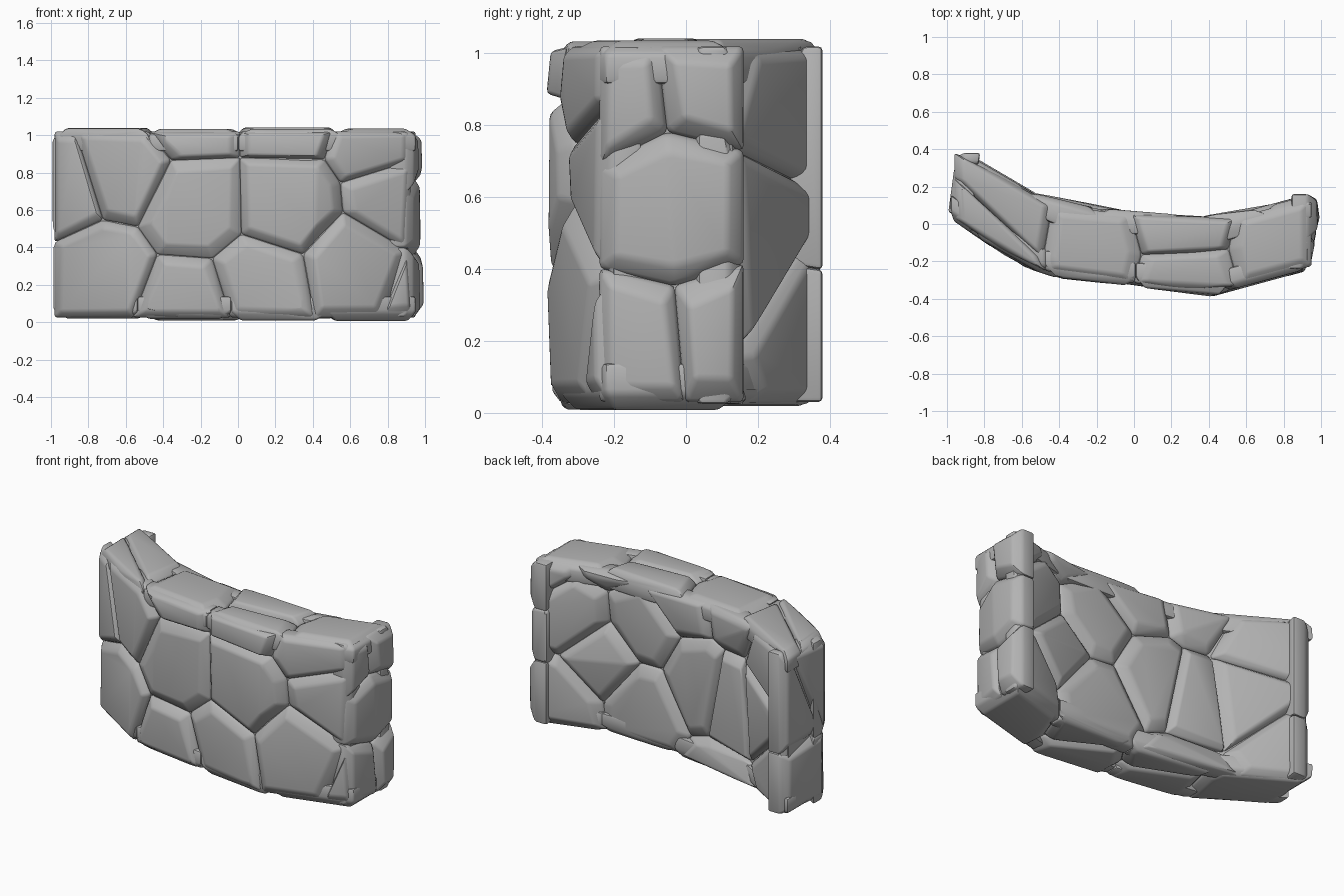
import bpy, bmesh, math, random
from mathutils import Vector

cube = bpy.data.objects.get("Cube")
if cube:
    bpy.data.objects.remove(cube)

rng = random.Random(4)
stone_grey = bpy.data.materials.new("stone_grey")
stone_grey.use_nodes = True
GREY = (0.45, 0.45, 0.45, 1)
stone_grey.diffuse_color = GREY
stone_grey.node_tree.nodes["Principled BSDF"].inputs["Base Color"].default_value = GREY

# Plan of the curved wall: front and back edges, and the two ends
FRONT = [(-1, .04), (-.8, -.1), (-.6, -.23), (-.4, -.295), (0, -.335),
         (.4, -.395), (.6, -.34), (.95, -.245)]
BACK = [(-.95, .40), (-.9, .385), (-.7, .27), (-.45, .12), (0, .07),
        (.5, .04), (.7, .1), (.95, .165)]
RIGHT_END = [(-.25, .94), (.05, 1), (.17, .97)]
LEFT_END = [(.03, -1), (.4, -.95)]
TOP, BOTTOM, THICK = 1.045, .008, .4


def along(curve, t):
    """Height of a polyline at t."""
    for (a, p), (b, q) in zip(curve, curve[1:]):
        if t <= b:
            f = max(0, (t - a) / (b - a))
            return p + (q - p) * f
    return curve[-1][1]


def across(x, v):
    f, b = along(FRONT, x), along(BACK, x)
    return f + (b - f) * v / THICK


# Each side maps (u, v, depth below the surface) to a point
def front_side(u, v, d): return (u, along(FRONT, u) + d, v)
def back_side(u, v, d): return (u, along(BACK, u) - d, v)
def right_side(u, v, d): return (along(RIGHT_END, u) - d, u, v)
def left_side(u, v, d): return (along(LEFT_END, u) + d, u, v)
def top_side(u, v, d): return (u, across(u, v), TOP - d)
def bottom_side(u, v, d): return (u, across(u, v), BOTTOM + d)


def cell(box, seed, others):
    """The part of the box nearer to this seed than to the others."""
    u0, u1, v0, v1 = box
    poly = [Vector(p) for p in ((u0, v0), (u1, v0), (u1, v1), (u0, v1))]
    for other in others:
        n, mid = other - seed, (other + seed) / 2
        kept = []
        for i, q in enumerate(poly):
            p = poly[i - 1]
            a, b = (p - mid).dot(n), (q - mid).dot(n)
            if (a < 0) != (b < 0):
                kept.append(p.lerp(q, a / (a - b)))
            if b <= 0:
                kept.append(q)
        poly = kept
    # Midpoints let long edges follow the curve of the wall
    ring = []
    for i, q in enumerate(poly):
        p = poly[i - 1]
        if (q - p).length > .28:
            ring.append((p + q) / 2)
        ring.append(q)
    return ring


def finish(bm, name):
    bmesh.ops.recalc_face_normals(bm, faces=bm.faces[:])
    mesh = bpy.data.meshes.new(name)
    bm.to_mesh(mesh)
    bm.free()
    mesh.materials.append(stone_grey)
    for face in mesh.polygons:
        face.use_smooth = True
    mesh.set_sharp_from_angle(angle=math.radians(35))
    obj = bpy.data.objects.new(name, mesh)
    bpy.context.collection.objects.link(obj)


def stone(name, ring, place):
    """A chipped block: buried base, shoulder and a smaller outer face."""
    centre = sum(ring, Vector((0, 0))) / len(ring)
    chip, proud = rng.uniform(.045, .075), rng.uniform(0, .012)
    bm = bmesh.new()
    for p in ring:
        away = centre - p
        inner = p + away * min(.45, chip / max(away.length, .01))
        for q, d in ((p, .13), (p, .045), (inner, proud)):
            bm.verts.new(place(q.x, q.y, d))
    bmesh.ops.remove_doubles(bm, verts=bm.verts[:], dist=.025)
    bmesh.ops.convex_hull(bm, input=bm.verts[:])
    loose = [v for v in bm.verts if not v.link_faces]
    bmesh.ops.delete(bm, geom=loose, context='VERTS')
    bmesh.ops.dissolve_limit(bm, angle_limit=math.radians(9),
                             verts=bm.verts[:], edges=bm.edges[:])
    bmesh.ops.bevel(bm, geom=bm.edges[:], offset=.013, segments=2,
                    profile=.5, affect='EDGES', clamp_overlap=True)
    finish(bm, name)


def face_with_stones(name, place, box, seeds):
    seeds = [Vector(s) for s in seeds]
    for i, s in enumerate(seeds):
        ring = cell(box, s, seeds[:i] + seeds[i + 1:])
        if len(ring) > 2:
            stone(f"{name}_stone_{i + 1}", ring, place)


# Solid core behind the joints
bm = bmesh.new()
xs = [-.94 + 1.85 * i / 24 for i in range(25)]
plan = [(x, along(FRONT, x) + .055) for x in xs]
plan += [(x, along(BACK, x) - .055) for x in reversed(xs)]
base = bm.faces.new([bm.verts.new((x, y, .06)) for x, y in plan])
up = bmesh.ops.extrude_face_region(bm, geom=[base])["geom"]
bmesh.ops.translate(bm, vec=(0, 0, .93),
                    verts=[g for g in up if isinstance(g, bmesh.types.BMVert)])
finish(bm, "wall_core")

# Stones of the outer, convex side
face_with_stones("front", front_side, (-.98, .93, .025, 1.02), [
    (-.95, .72), (-.63, .82), (-.74, .26), (-.23, .62), (-.27, .08),
    (-.25, 1.12), (.27, 1.12), (.76, .97), (.85, .68), (.62, .29),
    (.26, .63), (.12, .2), (1.06, .12)])

# Stones of the inner, hollow side
face_with_stones("back", back_side, (-.93, .95, .025, 1.02), [
    (.95, 1), (.74, .7), (.85, .18), (.3, .74), (.55, .48), (.28, .26),
    (-.12, .5), (.02, 1.02), (.5, 1.15), (-.37, .45), (-.64, .48),
    (-.76, .9), (-.86, .24), (-.38, 1.08), (-.3, -.1)])

# Ends
face_with_stones("left_end", right_side, (-.24, .16, .03, 1.02), [
    (-.2, .92), (.06, .95), (-.03, .58), (-.13, .15), (.1, .17)])
face_with_stones("right_end", left_side, (.05, .38, .03, 1.02), [
    (.12, .8), (.3, .72), (.2, .12)])

# Cap stones and footing stones
face_with_stones("cap", top_side, (-.96, .95, .02, .38), [
    (-.7, .28), (-.78, .05), (-.22, .2), (.28, .07), (.25, .33), (.78, .2)])
face_with_stones("footing", bottom_side, (-.96, .95, .02, .38), [
    (-.74, .2), (-.28, .1), (-.2, .36), (.2, .12), (.3, .36), (.72, .18)])
